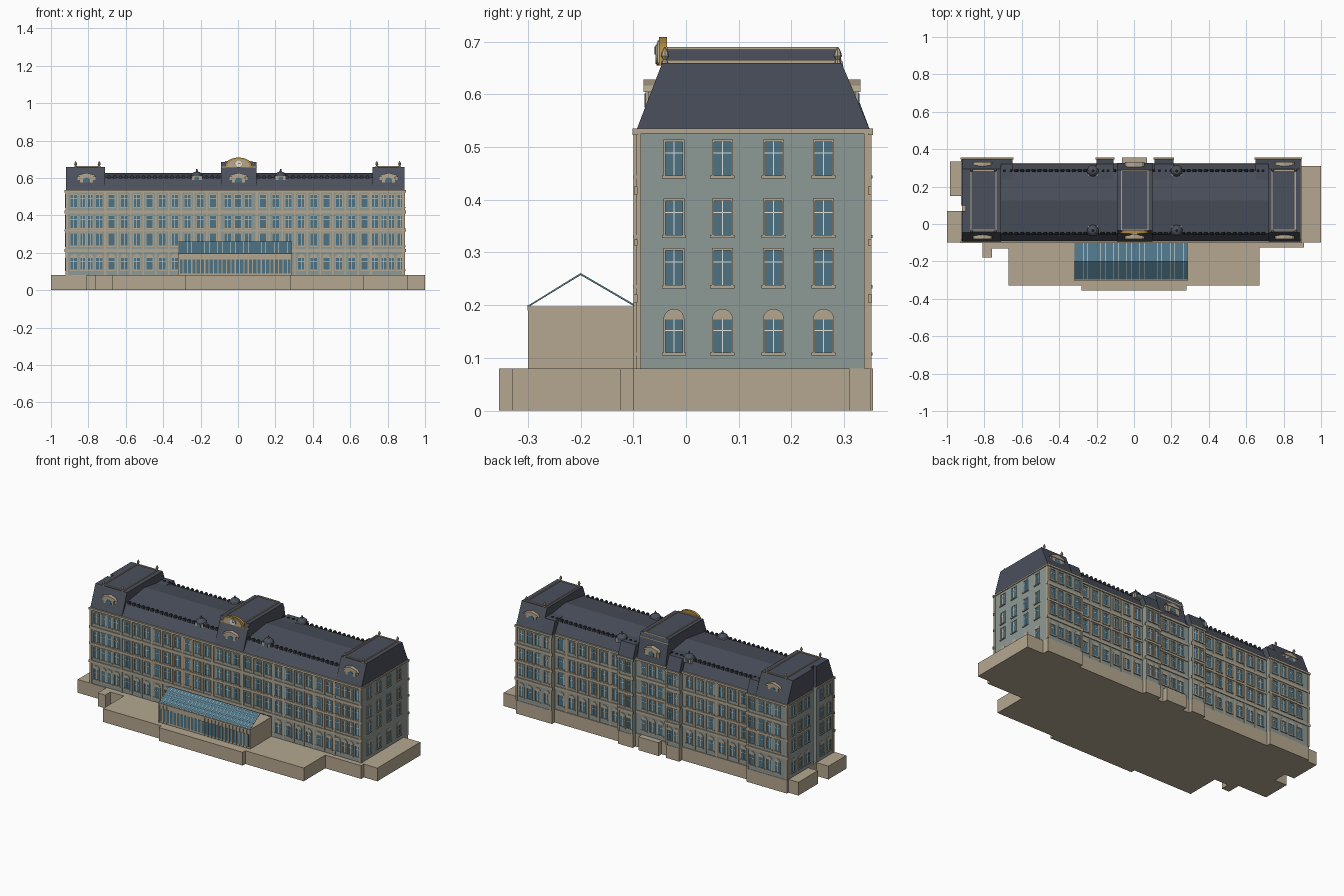
import bpy, bmesh
from math import sin, cos, pi

COL = {"stone": (0.46, 0.39, 0.28), "wall": (0.27, 0.32, 0.30), "slate": (0.07, 0.08, 0.107),
       "glass": (0.075, 0.17, 0.23), "white": (0.75, 0.75, 0.68), "gold": (0.45, 0.27, 0.05),
       "dark": (0.03, 0.033, 0.04)}
MATS, PARTS = {}, {}
for n, c in COL.items():
    MATS[n] = bpy.data.materials.new(n)
    MATS[n].diffuse_color = (*c, 1)


def part(name, mat):
    return PARTS.setdefault(name, (bmesh.new(), mat))[0]


def loft(bm, r0, r1):
    """Closed solid between two rings of points."""
    a, b = [bm.verts.new(p) for p in r0], [bm.verts.new(p) for p in r1]
    n = len(a)
    fs = [bm.faces.new(a), bm.faces.new(b[::-1])]
    fs += [bm.faces.new((a[i], b[i], b[(i + 1) % n], a[(i + 1) % n])) for i in range(n)]
    bmesh.ops.recalc_face_normals(bm, faces=fs)


def box(bm, x0, x1, y0, y1, z0, z1):
    r = [(x0, y0), (x1, y0), (x1, y1), (x0, y1)]
    loft(bm, [(x, y, z0) for x, y in r], [(x, y, z1) for x, y in r])


def prism_x(bm, prof, x0, x1):
    loft(bm, [(x0, y, z) for y, z in prof], [(x1, y, z) for y, z in prof])


class Side:
    """Facade plane: u along the wall, d outward, z up."""
    def __init__(self, kind, pos):
        self.k, self.p = kind, pos

    def at(self, u, d, z):
        s = -1 if self.k in ("front", "left") else 1
        q = self.p + s * d
        return (u, q, z) if self.k in ("front", "back") else (q, u, z)

    def plate(self, bm, prof, d0, d1):
        loft(bm, [self.at(u, d0, z) for u, z in prof], [self.at(u, d1, z) for u, z in prof])

    def rect(self, bm, u0, u1, z0, z1, d1, d0=-0.003):
        self.plate(bm, [(u0, z0), (u1, z0), (u1, z1), (u0, z1)], d0, d1)


def arc(u, z, r, h, n=10):
    return [(u + r * cos(pi * i / n), z + h * sin(pi * i / n)) for i in range(n + 1)]


def window(s, u, z0, z1, w, arched=False):
    st, gl, wh = part("window_surrounds", "stone"), part("window_panes", "glass"), part("glazing_bars", "white")
    h = w / 2
    s.rect(gl, u - h, u + h, z0, z1, 0.001)
    for e in (-1, 1):
        a, b = sorted((u + e * h, u + e * (h + 0.004)))
        s.rect(st, a, b, z0, z1, 0.004)
    s.rect(st, u - h - 0.007, u + h + 0.007, z0 - 0.006, z0, 0.006)
    if arched:
        s.plate(st, arc(u, z1, h + 0.004, 0.02), -0.003, 0.003)
    else:
        s.rect(st, u - h - 0.004, u + h + 0.004, z1, z1 + 0.004, 0.004)
    s.rect(wh, u - 0.001, u + 0.001, z0, z1, 0.0018)
    s.rect(wh, u - h, u + h, z0 + 0.65 * (z1 - z0), z0 + 0.65 * (z1 - z0) + 0.002, 0.0018)


FLOORS = [(0.11, 0.173, True), (0.238, 0.304, False), (0.333, 0.398, False), (0.446, 0.51, False)]


def column(s, u, w):
    for z0, z1, a in FLOORS:
        window(s, u, z0, z1, w, a)


def bands(s, u0, u1):
    tr = part("string_courses", "stone")
    for z0, z1, d in ((0.205, 0.22, 0.005), (0.313, 0.325, 0.004), (0.41, 0.425, 0.004), (0.523, 0.535, 0.007)):
        s.rect(tr, u0, u1, z0, z1, d)


# stepped stone terrace
base = part("terrace_base", "stone")
for r in ((-0.92, 0.89, -0.1, 0.325), (-1, -0.92, -0.1, 0.07), (-0.985, -0.92, 0.15, 0.335),
          (0.89, 1, -0.1, 0.31), (0.67, 0.91, -0.125, -0.1), (-0.67, 0.67, -0.33, -0.1),
          (-0.28, 0.28, -0.355, -0.33), (-0.81, -0.76, -0.18, -0.1), (-0.76, -0.67, -0.13, -0.1),
          (-0.92, -0.65, 0.325, 0.35), (0.65, 0.89, 0.325, 0.35), (-0.2, -0.11, 0.325, 0.35),
          (0.11, 0.21, 0.325, 0.35), (-0.065, 0.07, 0.325, 0.355)):
    box(base, *r, 0, 0.08)

# walls: one footprint with rear towers and a slot on the left end
foot = [(-0.92, -0.095), (0.89, -0.095), (0.89, 0.348), (0.65, 0.348), (0.65, 0.32), (0.21, 0.32),
        (0.21, 0.348), (0.11, 0.348), (0.11, 0.32), (-0.11, 0.32), (-0.11, 0.348), (-0.2, 0.348),
        (-0.2, 0.32), (-0.65, 0.32), (-0.65, 0.348), (-0.92, 0.348), (-0.92, 0.1), (-0.9, 0.1),
        (-0.9, 0.07), (-0.92, 0.07)]
loft(part("walls", "wall"), [(x, y, 0.08) for x, y in foot], [(x, y, 0.53) for x, y in foot])

front, right, left = Side("front", -0.095), Side("right", 0.89), Side("left", -0.92)
rear, tower = Side("back", 0.32), Side("back", 0.348)

# front facade windows, bands and pilasters
us = [-0.055, 0, 0.055]
for e in (-1, 1):
    us += [e * (0.1 + 0.0678 * (i + 0.5)) for i in range(9)]
    us += [e * 0.80 - (0.01 if e < 0 else 0) + o for o in (-0.068, -0.02, 0.02, 0.068)]
for u in us:
    column(front, u, 0.026 if abs(abs(u) - 0.8) < 0.04 else 0.033)
bands(front, -0.927, 0.897)
pil = part("pilasters", "stone")
for u in (-0.914, -0.71, -0.1, 0.1, 0.71, 0.884):
    front.rect(pil, u - 0.006, u + 0.006, 0.08, 0.53, 0.005)
for e in (-1, 1):
    for i in range(1, 9):
        u = e * (0.1 + 0.0678 * i)
        front.rect(pil, u - 0.004, u + 0.004, 0.08, 0.53, 0.003)

# end facades
for v in (-0.023, 0.069, 0.166, 0.261):
    column(right, v, 0.032)
for v in (-0.045, 0.02, 0.16, 0.225, 0.29):
    column(left, v, 0.032)
for s in (right, left):
    for v in (-0.09, 0.343):
        s.rect(pil, v - 0.005, v + 0.005, 0.08, 0.53, 0.003)
    for a, b in ((-0.1, 0.07), (0.1, 0.353)) if s is left else ((-0.1, 0.353),):
        s.rect(part("string_courses", "stone"), a, b, 0.526, 0.535, 0.005)

# rear facade: recessed bays and projecting towers
for e in (-1, 1):
    for i in range(6):
        column(rear, e * (0.247 + 0.0725 * i), 0.033)
        if i < 5:
            rear.rect(pil, e * (0.283 + 0.0725 * i) - 0.004, e * (0.283 + 0.0725 * i) + 0.004, 0.08, 0.53, 0.003)
    for u in (0.135, 0.18, 0.685, 0.745, 0.8, 0.855):
        column(tower, e * u, 0.03)
for u in us[:3]:
    column(rear, u, 0.033)
for a, b in ((-0.65, -0.2), (-0.11, 0.11), (0.21, 0.65)):
    bands(rear, a, b)
for a, b in ((-0.927, -0.645), (-0.205, -0.105), (0.105, 0.215), (0.645, 0.897)):
    bands(tower, a, b)
    for u in (a + 0.01, b - 0.01):
        tower.rect(pil, u - 0.005, u + 0.005, 0.08, 0.53, 0.004)

# mansard roofs
prism_x(part("main_roof", "slate"), [(-0.095, 0.53), (-0.05, 0.603), (0.125, 0.627), (0.285, 0.603), (0.32, 0.53)], -0.72, 0.73)
pav = [(-0.095, 0.53), (-0.045, 0.66), (0.295, 0.66), (0.35, 0.53)]
ends = part("end_pavilion_roofs", "slate")
prism_x(ends, pav, 0.72, 0.89)
prism_x(ends, pav, -0.9, -0.71)
prism_x(ends, [pav[0], pav[1], (0.07, 0.66), (0.07, 0.53)], -0.92, -0.9)
prism_x(ends, [(0.1, 0.53), (0.1, 0.66), pav[2], pav[3]], -0.92, -0.9)
prism_x(part("central_roof", "slate"), [(-0.095, 0.53), (-0.045, 0.66), (-0.036, 0.685), (0.288, 0.685),
                                        (0.297, 0.66), (0.325, 0.53)], -0.09, 0.1)
for a, b in ((-0.2, -0.11), (0.11, 0.21), (-0.71, -0.65), (0.65, 0.72)):
    prism_x(part("tower_roofs", "slate"), [(0.2, 0.53), (0.2, 0.61), (0.32, 0.61), (0.35, 0.53)], a, b)

# stone frames on pavilion tops
fr = part("roof_frames", "stone")
for x0, x1, z in ((-0.875, -0.735, 0.66), (0.735, 0.865, 0.66), (-0.07, 0.077, 0.685)):
    for r in ((x0, x1, -0.036, -0.03), (x0, x1, 0.283, 0.289), (x0, x0 + 0.006, -0.03, 0.283), (x1 - 0.006, x1, -0.03, 0.283)):
        box(fr, *r, z - 0.002, z + 0.005)
for y in (-0.047, 0.292):
    box(fr, -0.092, 0.102, y, y + 0.006, 0.656, 0.662)

# ridge capping and scalloped cresting along the roof breaks
for y in (-0.05, 0.285):
    for i in range(46):
        x = -0.69 + i * 0.0307
        if abs(x) > 0.1:
            Side("front", y).plate(part("roof_cresting", "dark"), arc(x, 0.595, 0.011, 0.02, 6), -0.006, 0.006)

# pedimented dormers, front and back
for s, xs in ((Side("front", -0.06), (-0.81, 0.003, 0.805)), (Side("back", 0.31), (-0.81, 0.003, 0.805))):
    for x in xs:
        st = part("dormers", "stone")
        s.rect(st, x - 0.034, x + 0.034, 0.57, 0.607, 0.017, -0.02)
        s.plate(st, [(x - 0.052, 0.605), (x + 0.052, 0.605), (x + 0.04, 0.617), (x, 0.628), (x - 0.04, 0.617)], -0.03, 0.021)
        for e in (-1, 1):
            s.rect(st, x + e * 0.042 - 0.006, x + e * 0.042 + 0.006, 0.57, 0.606, 0.012, -0.02)
        s.plate(part("dormer_panes", "glass"), [(x + 0.018, 0.575)] + arc(x, 0.588, 0.018, 0.014) + [(x - 0.018, 0.575)], 0, 0.019)


def turned(bm, x, y, prof, n=10):
    """Stacked frustums from (radius, z) pairs."""
    rings = [[(x + r * cos(2 * pi * i / n), y + r * sin(2 * pi * i / n), z) for i in range(n)] for r, z in prof]
    for a, b in zip(rings, rings[1:]):
        loft(bm, a, b)


# small domed dormers with finials
for x in (-0.22, 0.228):
    for s, y in ((Side("front", -0.04), -0.035), (Side("back", 0.29), 0.285)):
        s.rect(part("dormers", "stone"), x - 0.027, x + 0.027, 0.585, 0.612, 0.018, -0.03)
        s.rect(part("dormer_panes", "glass"), x - 0.012, x + 0.012, 0.588, 0.607, 0.02)
        turned(part("dormer_domes", "slate"), x, y, [(0.031, 0.611), (0.028, 0.62), (0.018, 0.63), (0.006, 0.634), (0.003, 0.648)], 12)

# pavilion finials
for x in (-0.868, -0.742, 0.742, 0.864):
    for y in (-0.04, 0.288):
        turned(part("finials", "stone"), x, y, [(0.007, 0.658), (0.004, 0.666), (0.008, 0.673), (0.006, 0.681), (0.001, 0.69)], 8)

# clock gable
ck = Side("front", -0.042)
ck.plate(part("clock_gable", "gold"), [(-0.075, 0.655)] + arc(0.003, 0.668, 0.07, 0.041, 16)[::-1] + [(0.08, 0.655)], -0.006, 0.009)
ck.plate(part("clock_surround", "stone"), arc(0.003, 0.66, 0.06, 0.042, 16), 0, 0.012)
for name, mat, r, d in (("clock_rim", "gold", 0.021, 0.014), ("clock_face", "white", 0.018, 0.016)):
    ck.plate(part(name, mat), [(0.003 + r * cos(i * pi / 10), 0.676 + r * sin(i * pi / 10)) for i in range(20)], 0, d)
for w, h in ((0.001, 0.014), (0.01, 0.001)):
    ck.rect(part("clock_hands", "dark"), 0.002, 0.003 + w, 0.676, 0.677 + h, 0.0175)

# glazed hall in front: body, posts, glass roof with bars
X0, X1 = -0.32, 0.29
box(part("hall_body", "stone"), X0, X1, -0.297, -0.095, 0.08, 0.197)
hall = Side("front", -0.297)
hall.rect(part("hall_panes", "glass"), X0 + 0.01, X1 - 0.01, 0.09, 0.165, 0.001)
roof = [(-0.302, 0.197), (-0.2, 0.26), (-0.097, 0.2), (-0.097, 0.197), (-0.2, 0.257), (-0.298, 0.197)]
prism_x(part("hall_glass_roof", "glass"), roof, X0, X1)
hall.rect(part("hall_posts", "stone"), X0, X1, 0.19, 0.2, 0.004)
N = 26
for i in range(N + 1):
    x = X0 + 0.003 + (X1 - X0 - 0.006) * i / N
    hall.rect(part("hall_posts", "stone"), x - 0.003, x + 0.003, 0.08, 0.19, 0.003)
    prism_x(part("hall_roof_bars", "white"), [(y, z + 0.001) for y, z in roof], x - 0.0008, x + 0.0008)

for name, (bm, mat) in PARTS.items():
    me = bpy.data.meshes.new(name)
    bm.to_mesh(me)
    bm.free()
    me.materials.append(MATS[mat])
    bpy.context.collection.objects.link(bpy.data.objects.new(name, me))
